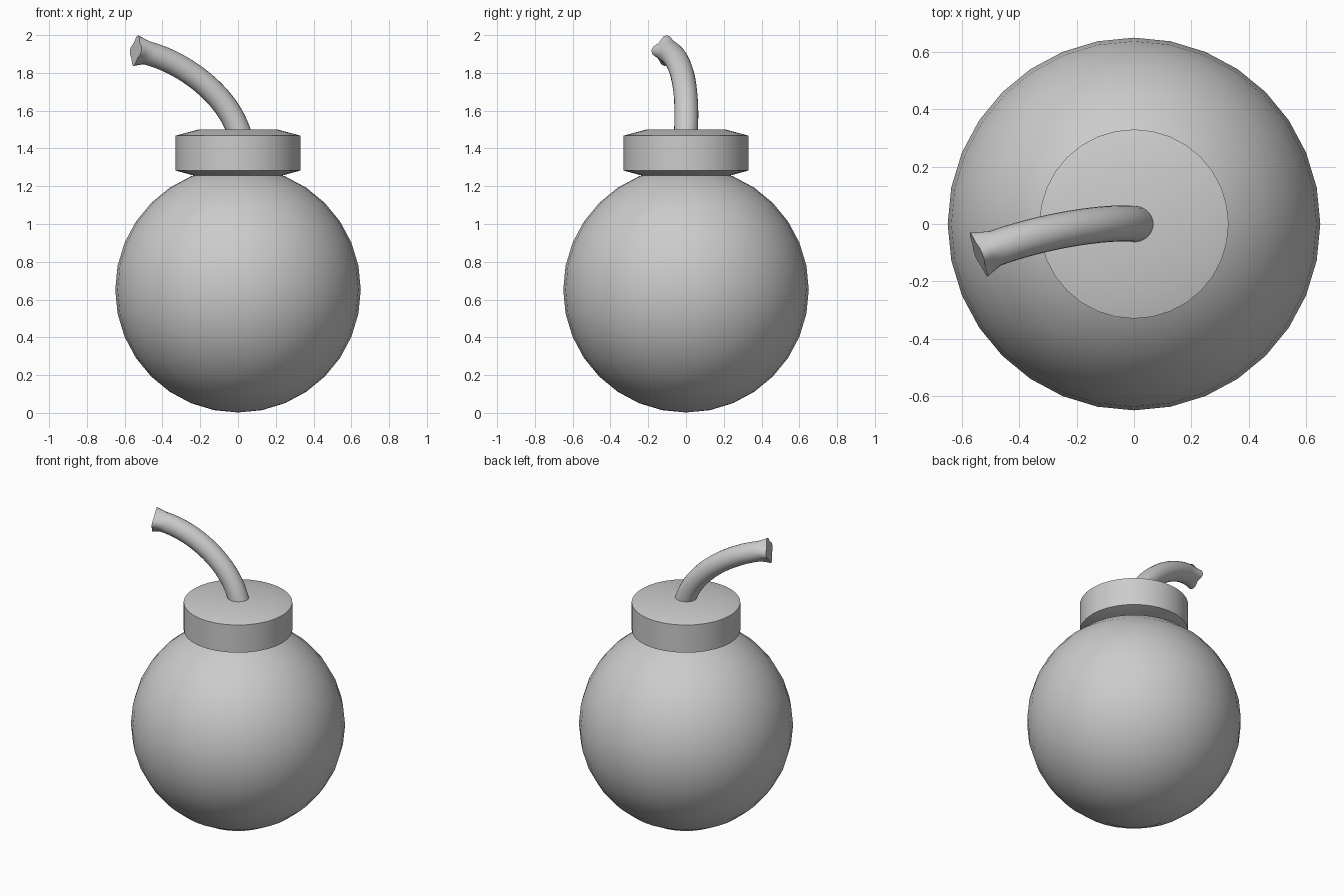
import bpy, bmesh, math
from mathutils import Vector
from mathutils.geometry import interpolate_bezier

if "Cube" in bpy.data.objects:
    bpy.data.objects.remove(bpy.data.objects["Cube"])


def loft(name, rings, angle):
    """Skin a list of equal-length vertex rings and cap both ends."""
    bm = bmesh.new()
    loops = [[bm.verts.new(p) for p in ring] for ring in rings]
    n = len(loops[0])
    for a, b in zip(loops, loops[1:]):
        for i in range(n):
            j = (i + 1) % n
            bm.faces.new((a[i], a[j], b[j], b[i]))
    bm.faces.new(loops[0])
    bm.faces.new(loops[-1])
    bmesh.ops.recalc_face_normals(bm, faces=bm.faces)
    mesh = bpy.data.meshes.new(name)
    bm.to_mesh(mesh)
    bm.free()
    obj = bpy.data.objects.new(name, mesh)
    bpy.context.collection.objects.link(obj)
    bpy.ops.object.select_all(action='DESELECT')
    obj.select_set(True)
    bpy.context.view_layer.objects.active = obj
    bpy.ops.object.shade_smooth_by_angle(angle=math.radians(angle))
    return obj


# Round body
bpy.ops.mesh.primitive_uv_sphere_add(segments=32, ring_count=16, radius=0.65,
                                     location=(0, 0, 0.652))
body = bpy.context.object
body.name = "body"
bpy.ops.object.shade_smooth()

# Collar with shallow chamfers above and below
profile = [(0.21, 1.25), (0.33, 1.283), (0.33, 1.468), (0.21, 1.5)]
loft("collar", [[(r * math.cos(math.tau * i / 32), r * math.sin(math.tau * i / 32), z)
                 for i in range(32)] for r, z in profile], 30)

# Curved fuse with a four-lobed frayed tip
path = interpolate_bezier(Vector((0, 0, 1.5)), Vector((-0.07, 0.01, 1.70)),
                          Vector((-0.32, -0.015, 1.885)), Vector((-0.542, -0.107, 1.918)), 25)
path.insert(0, Vector((0.015, 0, 1.46)))
SIDES = 24
rings = []
for k, p in enumerate(path):
    t = (path[min(k + 1, len(path) - 1)] - path[max(k - 1, 0)]).normalized()
    side = t.cross(Vector((0, 0, 1)))
    side = Vector((0, 1, 0)) if side.length < 1e-4 else side.normalized()
    if k < 8:  # keep the frame steady where the fuse is steep
        side = (Vector((0, 1, 0)) - t * t.y).normalized()
    up = side.cross(t).normalized()
    flare = max(0.0, 1 - (path[-1] - p).length / 0.06)
    ring = []
    for i in range(SIDES):
        a = math.tau * i / SIDES
        r = 0.063 + flare * (0.008 + 0.012 * math.cos(4 * a))
        ring.append(p + (up * math.cos(a) + side * math.sin(a)) * r)
    rings.append(ring)
loft("fuse", rings, 40)
